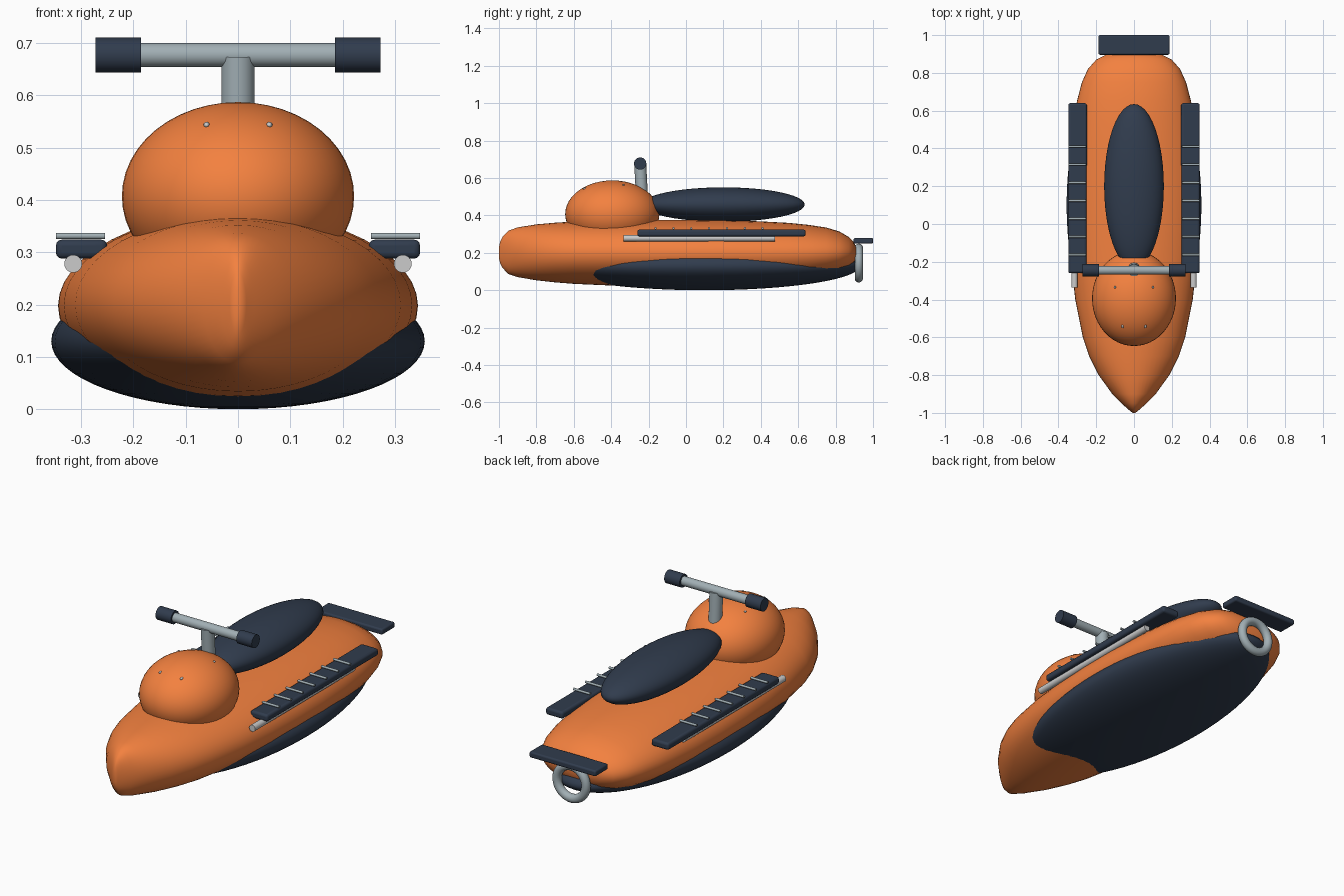
import bpy, bmesh
from math import cos, sin, pi, radians

if "Cube" in bpy.data.objects:
    bpy.data.objects.remove(bpy.data.objects["Cube"])


def material(name, rgb):
    m = bpy.data.materials.new(name)
    m.diffuse_color = (*rgb, 1)
    m.use_nodes = True
    m.node_tree.nodes["Principled BSDF"].inputs["Base Color"].default_value = m.diffuse_color
    return m


ORANGE = material("orange", (0.9, 0.22, 0.05))
NAVY = material("navy", (0.03, 0.045, 0.075))
METAL = material("metal", (0.36, 0.43, 0.46))
WHITE = material("white", (0.8, 0.8, 0.78))


def finish(name, mat, angle=40):
    o = bpy.context.object
    o.name = name
    o.data.materials.append(mat)
    bpy.ops.object.shade_smooth_by_angle(angle=radians(angle))
    return o


def ellipsoid(name, loc, radii, mat, seg=48, rings=24):
    bpy.ops.mesh.primitive_uv_sphere_add(segments=seg, ring_count=rings, location=loc)
    bpy.context.object.scale = radii
    bpy.ops.object.transform_apply(location=False, rotation=False)
    return finish(name, mat, 60)


def rod(name, loc, r, length, axis, mat, verts=24):
    rot = {'x': (0, pi / 2, 0), 'y': (pi / 2, 0, 0), 'z': (0, 0, 0)}[axis]
    bpy.ops.mesh.primitive_cylinder_add(vertices=verts, radius=r, depth=length,
                                        location=loc, rotation=rot)
    return finish(name, mat)


def plate(name, loc, size, bevel, mat):
    bpy.ops.mesh.primitive_cube_add(size=1, location=loc)
    o = bpy.context.object
    o.scale = size
    bpy.ops.object.transform_apply(location=False, rotation=False)
    b = o.modifiers.new("bevel", 'BEVEL')
    b.width, b.segments = bevel, 3
    return finish(name, mat)


# Hull: elliptical sections lofted along y (y, half width, bottom, top)
STATIONS = [
    (-1.0, .008, .17, .23), (-.993, .016, .143, .262), (-.98, .032, .118, .288),
    (-.95, .066, .087, .318), (-.9, .115, .07, .336), (-.8, .187, .053, .352),
    (-.7, .237, .042, .361), (-.6, .271, .034, .367), (-.4, .311, .025, .374),
    (-.2, .333, .021, .376), (0, .343, .02, .376), (.2, .344, .021, .374),
    (.4, .334, .025, .368), (.55, .318, .034, .36), (.65, .302, .045, .35),
    (.75, .276, .064, .335), (.82, .244, .085, .314), (.87, .2, .112, .285),
    (.895, .15, .138, .26), (.908, .09, .165, .235), (.912, .03, .188, .21)]
N = 48
bm = bmesh.new()
rings = []
for y, w, lo, hi in STATIONS:
    rings.append([bm.verts.new((w * cos(2 * pi * i / N), y,
                                (lo + hi) / 2 + (hi - lo) / 2 * sin(2 * pi * i / N)))
                  for i in range(N)])
for a, b in zip(rings, rings[1:]):
    for i in range(N):
        j = (i + 1) % N
        bm.faces.new((a[i], a[j], b[j], b[i]))
bm.faces.new(rings[0])
bm.faces.new(rings[-1])
bmesh.ops.recalc_face_normals(bm, faces=bm.faces)
mesh = bpy.data.meshes.new("hull")
bm.to_mesh(mesh)
bm.free()
hull = bpy.data.objects.new("hull", mesh)
bpy.context.collection.objects.link(hull)
bpy.context.view_layer.objects.active = hull
hull.select_set(True)
finish("hull", ORANGE, 60)

# Rounded bodies
ellipsoid("lower_hull", (0, .1, .13), (.357, .83, .13), NAVY, 64, 32)
ellipsoid("front_cowl", (0, -.394, .407), (.222, .252, .18), ORANGE)
ellipsoid("seat", (0, .2, .458), (.158, .435, .092), NAVY)

# Steering
rod("steering_post", (0, -.24, .585), .032, .18, 'z', METAL).rotation_euler[0] = radians(3)
rod("handlebar", (0, -.245, .677), .023, .48, 'x', METAL)

# Stern platform and tow / jet ring
plate("stern_platform", (0, .948, .264), (.376, .104, .03), .008, NAVY)
bpy.ops.mesh.primitive_torus_add(location=(0, .924, .145), rotation=(pi / 2, 0, 0),
                                 major_radius=.082, minor_radius=.022,
                                 major_segments=40, minor_segments=14)
finish("jet_ring", METAL)

# Parts on both sides
for side, s in (("left", -1), ("right", 1)):
    rod(f"{side}_grip", (s * .2285, -.245, .677), .033, .087, 'x', NAVY)
    plate(f"{side}_footrest", (s * .299, .19, .306), (.098, .9, .036), .011, NAVY)
    rod(f"{side}_side_rail", (s * .315, .07, .278), .017, .81, 'y', WHITE)
    for k in range(7):
        rod(f"{side}_tread_{k + 1}", (s * .301, -.163 + k * .0955, .331),
            .006, .094, 'x', METAL, 12)
    # Small studs showing through the cowl
    ellipsoid(f"{side}_front_stud", (s * .06, -.54, .543), (.006, .012, .006), WHITE, 12, 8)
    ellipsoid(f"{side}_rear_stud", (s * .1, -.335, .562), (.006, .006, .005), METAL, 12, 8)
